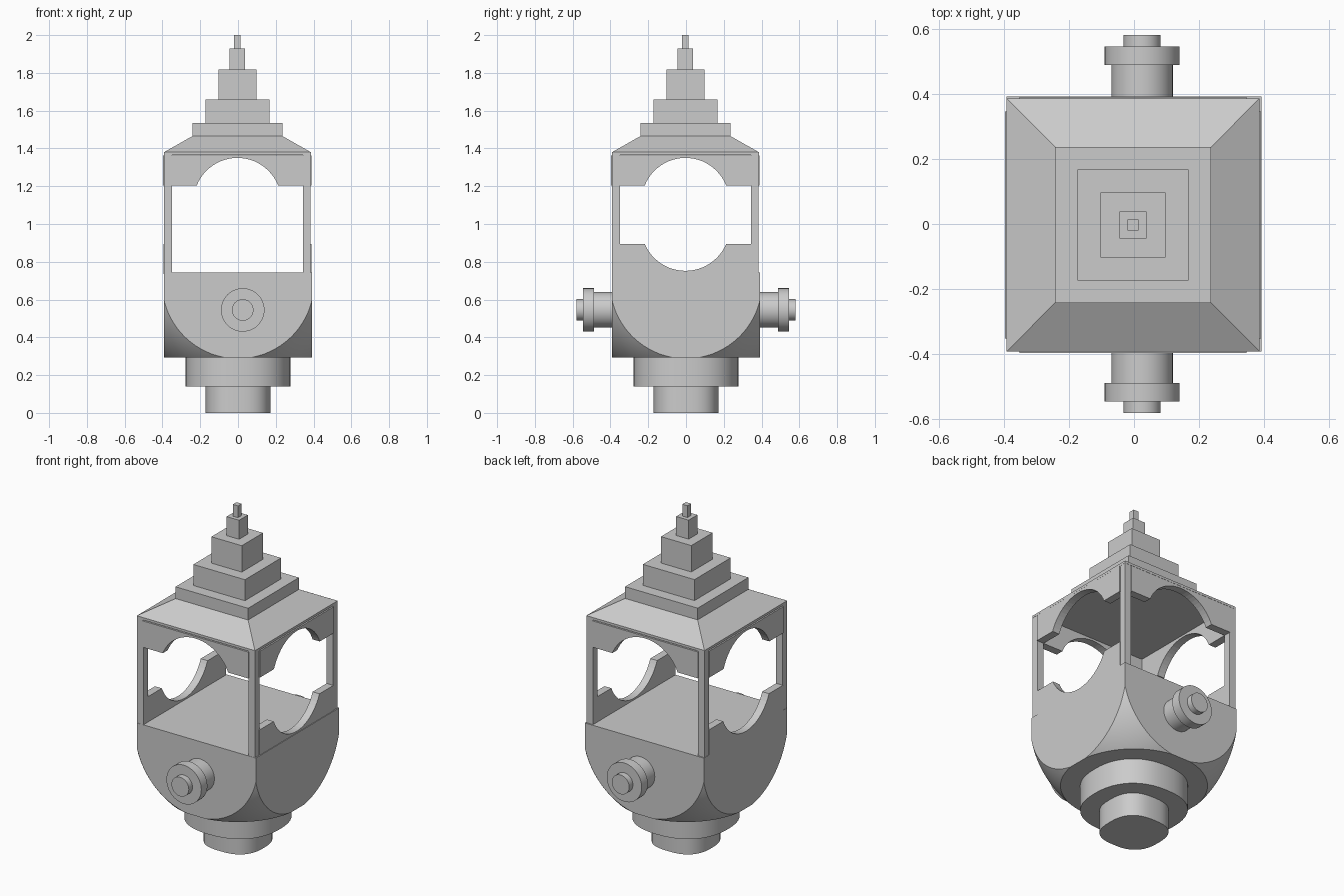
import bpy, bmesh, math
from mathutils import Matrix

if "Cube" in bpy.data.objects:
    bpy.data.objects.remove(bpy.data.objects["Cube"])

OFF = -0.003          # tiny offset of the upper frame and roof


def finish(name, bm):
    bmesh.ops.recalc_face_normals(bm, faces=bm.faces)
    me = bpy.data.meshes.new(name)
    bm.to_mesh(me)
    bm.free()
    ob = bpy.data.objects.new(name, me)
    bpy.context.collection.objects.link(ob)
    return ob


def prism(name, pts, depth, matrix=Matrix(), top_scale=1.0):
    """Extrude a 2D outline along local z, then place it."""
    bm = bmesh.new()
    face = bm.faces.new([bm.verts.new((x, y, 0)) for x, y in pts])
    new = bmesh.ops.extrude_face_region(bm, geom=[face])["geom"]
    for v in new:
        if isinstance(v, bmesh.types.BMVert):
            v.co = (v.co.x * top_scale, v.co.y * top_scale, depth)
    bm.transform(matrix)
    return finish(name, bm)


def square(h):
    return [(-h, -h), (h, -h), (h, h), (-h, h)]


def round_outline(r, n=2.0, seg=48):
    """Circle (n=2) or slightly squared circle (n>2)."""
    pts = []
    for i in range(seg):
        a = 2 * math.pi * i / seg
        c, s = math.cos(a), math.sin(a)
        pts.append((r * math.copysign(abs(c) ** (2 / n), c),
                    r * math.copysign(abs(s) ** (2 / n), s)))
    return pts


def smooth(ob):
    bpy.ops.object.select_all(action='DESELECT')
    ob.select_set(True)
    bpy.context.view_layer.objects.active = ob
    bpy.ops.object.shade_smooth_by_angle(angle=math.radians(30))


def at(x, y, z):
    return Matrix.Translation((x, y, z))


# Stepped foot
smooth(prism("foot", round_outline(0.172, 2.6), 0.145))
smooth(prism("foot_collar", round_outline(0.278, 2.3), 0.155, at(0, 0, 0.14)))

# Bowl: a box rounded off by a sphere
bowl = prism("bowl", square(0.392), 0.45, at(0, 0, 0.292))
bm = bmesh.new()
bmesh.ops.create_uvsphere(bm, u_segments=128, v_segments=64, radius=0.562, matrix=at(0, 0, 0.69))
cutter = finish("bowl_cutter", bm)
cutter.hide_render = True
mod = bowl.modifiers.new("round", 'BOOLEAN')
mod.operation = 'INTERSECT'
mod.solver = 'EXACT'
mod.object = cutter
bpy.ops.object.select_all(action='DESELECT')
bpy.context.view_layer.objects.active = bowl
bowl.select_set(True)
bpy.ops.object.modifier_apply(modifier="round")
bpy.data.objects.remove(cutter)
smooth(bowl)

# Knobs on front and back
for side, rot in (("front", math.pi / 2), ("back", -math.pi / 2)):
    for part, r, y0, y1 in (("shaft", 0.094, 0.37, 0.49),
                            ("flange", 0.115, 0.488, 0.545),
                            ("tip", 0.057, 0.543, 0.58)):
        m = at(0.025, 0, 0.545) @ Matrix.Rotation(rot, 4, 'X') @ at(0, 0, y0)
        smooth(prism(f"{side}_knob_{part}", round_outline(r), y1 - y0, m))

# Corner posts
for sx in (-1, 1):
    for sy in (-1, 1):
        prism("corner_post", square(0.021), 0.635,
              at(OFF + sx * 0.367, OFF + sy * 0.367, 0.74))


# Scalloped panels, outline in (sideways, z)
def scallop(edge, step, peak):
    half, w = 0.215, 0.348
    sag = abs(peak - step)
    r = (half ** 2 + sag ** 2) / (2 * sag)
    sgn = 1 if peak > step else -1
    a = math.asin(half / r)
    if sag > half:
        a = math.pi - a
    arc = [(r * math.sin(t), peak - sgn * r + sgn * r * math.cos(t))
           for t in (-a + 2 * a * i / 24 for i in range(25))]
    return [(-w, edge), (-w, step)] + arc + [(w, step), (w, edge)]


upper = scallop(1.362, 1.205, 1.35)
lower = scallop(0.735, 0.893, 0.752)
for k in range(4):
    turn = (at(OFF, OFF, 0) @ Matrix.Rotation(k * math.pi / 2, 4, 'Z')
            @ Matrix.Rotation(math.pi / 2, 4, 'X') @ at(0, 0, 0.346))
    prism("arched_valance", upper, 0.047, turn)
    if k % 2:
        prism("scalloped_sill", lower, 0.045, turn)

# Roof: eave slab, sloped hip and stepped spire
prism("eave", square(0.389), 0.014, at(OFF, OFF, 1.366))
prism("hip_roof", square(0.389), 0.085, at(OFF, OFF, 1.38), 0.239 / 0.389)
for h, z0, z1 in ((0.239, 1.465, 1.535), (0.17, 1.535, 1.66), (0.1, 1.66, 1.817),
                  (0.041, 1.817, 1.93), (0.017, 1.93, 2.0)):
    prism("spire_step", square(h), z1 - z0, at(OFF, OFF, z0))
